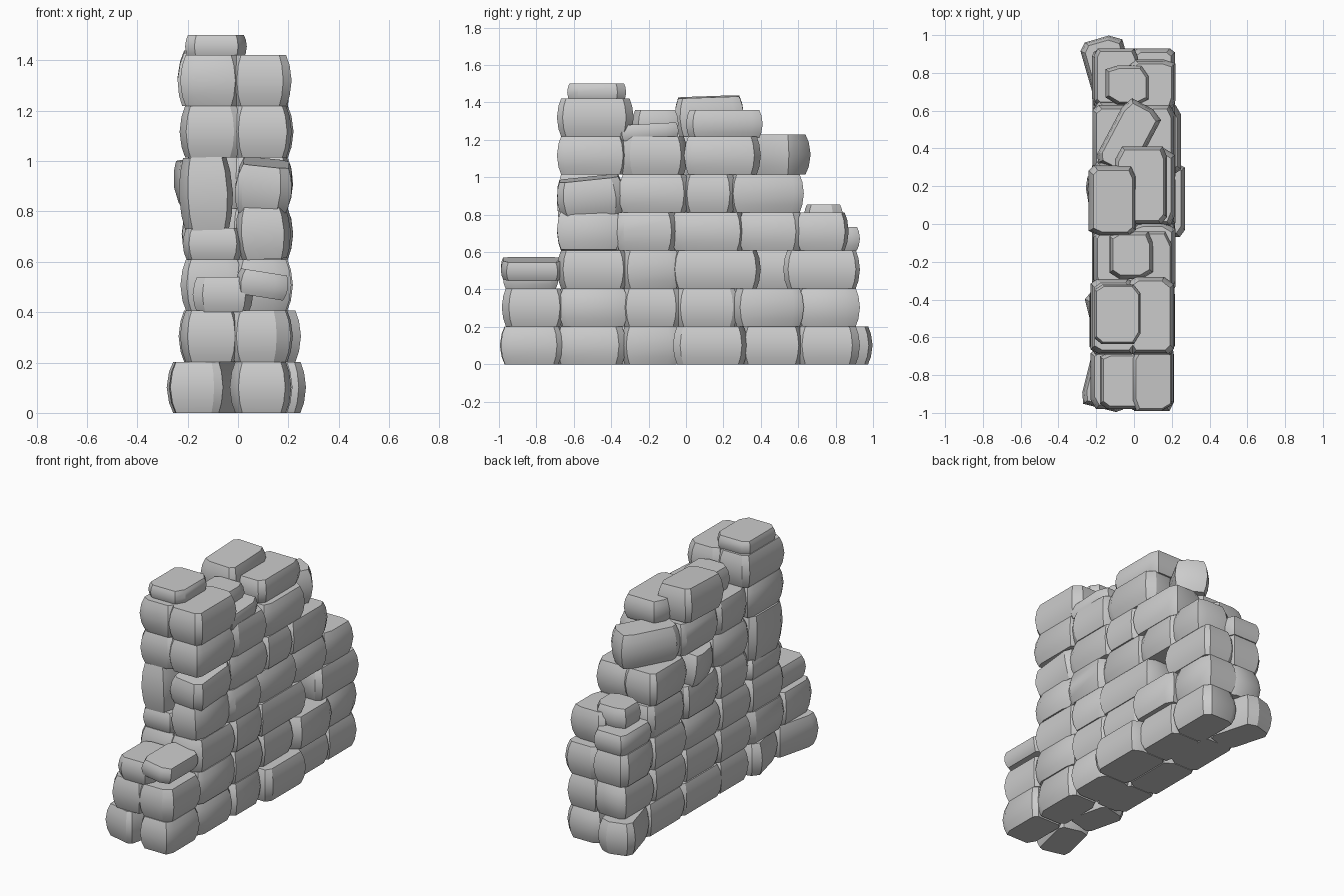
import bpy, bmesh, random
from math import radians
from mathutils import Vector, Euler

if "Cube" in bpy.data.objects:
    bpy.data.objects.remove(bpy.data.objects["Cube"])

random.seed(4)


def stone(name, x0, x1, y0, y1, z0, z1, rot=(0, 0, 0)):
    """Hewn block: chamfered plan, sides bulging at mid height, flat bed faces."""
    hx, hy, hz = (x1 - x0) / 2, (y1 - y0) / 2, (z1 - z0) / 2
    centre = Vector(((x0 + x1) / 2, (y0 + y1) / 2, (z0 + z1) / 2))
    turn = Euler([radians(a) for a in rot]).to_matrix()
    plan = []
    for sx, sy in ((1, 1), (-1, 1), (-1, -1), (1, -1)):
        cx, cy = random.uniform(.025, .07), random.uniform(.018, .04)
        if random.random() < .5:
            cx, cy = cy, cx
        pair = [(sx * hx, sy * (hy - cy)), (sx * (hx - cx), sy * hy)]
        plan += pair if sx * sy > 0 else pair[::-1]
    bm = bmesh.new()
    rings = []
    for t in (-1, -.6, 0, .6, 1):
        inset = min(.022, hz * .25) * t * t
        kx, ky = 1 - inset / hx, 1 - inset / hy
        rings.append([bm.verts.new(centre + turn @ Vector((px * kx, py * ky, t * hz)))
                      for px, py in plan])
    for a, b in zip(rings, rings[1:]):
        for i in range(8):
            j = (i + 1) % 8
            bm.faces.new((a[i], a[j], b[j], b[i]))
    bm.faces.new(rings[0][::-1])
    bm.faces.new(rings[-1])
    bmesh.ops.recalc_face_normals(bm, faces=bm.faces)
    me = bpy.data.meshes.new(name)
    bm.to_mesh(me)
    bm.free()
    ob = bpy.data.objects.new(name, me)
    bpy.context.collection.objects.link(ob)


H = .203  # course height

# Regular courses: (start, end) pairs along y for each course
right_courses = [
    [(-.99, -.66), (-.69, -.32), (-.35, -.03), (.29, .63), (.59, .93)],
    [(-.985, -.65), (-.68, -.31), (-.35, -.01), (-.06, .28), (.6, .93)],
    [(-.69, -.31), (-.35, -.03), (-.08, .4), (.52, .93)],
    [(-.38, -.04), (-.08, .32), (.28, .63), (.59, .87)],
    [(-.36, .02), (-.02, .27), (.23, .63)],
    [(-.69, -.31), (-.36, .01), (-.01, .4)],
    [(-.69, -.28)],
]
left_courses = [
    [(-.36, -.03), (-.07, .34), (.3, .69)],
    [(-.98, -.65), (-.69, -.32), (-.36, -.01), (-.05, .31), (.27, .64), (.6, .93)],
    [(-.69, -.32), (-.36, -.02), (-.06, .32), (.28, .64), (.6, .93)],
    [(-.36, -.02), (-.06, .31), (.27, .65)],
    [(-.35, -.01), (.28, .63)],
    [(-.69, -.32), (-.36, -.01), (-.05, .33)],
    [(-.69, -.29)],
]
for side, courses, x0, x1 in (("right", right_courses, -.03, .215),
                              ("left", left_courses, -.218, .03)):
    for row, spans in enumerate(courses):
        for a, b in spans:
            d = random.uniform(-.006, .006)
            if side == "left" and a < -.6:
                d -= .014  # front column stands slightly wider
            stone(f"{side}_stone", x0 + d, x1 + d, a, b, row * H, (row + 1) * H)

# Blocks standing proud of the wall at the base
stone("proud_base_stone", -.01, .27, -.07, .33, 0, H)
stone("proud_second_course_stone", -.01, .25, .25, .63, H, 2 * H)
stone("turned_left_base_stone", -.235, .0, -.64, -.33, 0, H, (0, 0, 14))
stone("turned_back_stone", -.25, -.02, .64, .99, 0, H, (0, 0, 16))
stone("turned_front_stone", -.25, -.02, -.98, -.64, 0, H, (0, 0, -14))

# Broken front step
stone("front_step_stone", -.18, .06, -.98, -.68, .4, .54)
stone("front_tilted_slab", -.01, .2, -.99, -.66, .46, .56, (0, 9, 0))

# Front end: tall block, its bed stone and the tilted neighbours
stone("tall_bed_stone", -.22, .02, -.68, -.33, 3 * H, .735)
stone("tall_front_stone", -.235, -.02, -.69, -.34, .725, 5 * H, (0, -2, 0))
stone("front_third_stone", -.01, .21, -.69, -.35, .61, .82, (0, -3, 0))
stone("front_tilted_stone", -.01, .215, -.69, -.33, .8, .995, (6, 6, 0))

# Leaning block in the left face
stone("leaning_left_stone", -.245, -.02, .02, .27, .81, 1.015, (0, -9, 10))

# Broken back steps
stone("back_low_stone", -.21, .02, .62, .93, 3 * H, .735)
stone("back_ledge_stone", -.15, .08, .63, .84, .72, .855)
stone("turned_upper_stone", -.135, .08, .265, .65, 5 * H, 1.228, (0, 0, -28))

# Loose crown stones
stone("crown_front_cap", -.21, .035, -.635, -.32, 1.41, 1.5)
stone("crown_gap_stone", -.13, .1, -.29, -.04, 1.21, 1.36)
stone("crown_gap_slab", .02, .2, -.38, -.04, 1.2, 1.285, (3, 0, 0))
stone("crown_back_stone", -.1, .175, 0, .41, 1.21, 1.36)
stone("crown_leaning_stone", -.24, .01, -.06, .31, 1.22, 1.43, (2, 2, 0))

# Smooth the bulging sides, keep block edges sharp
bpy.ops.object.select_all(action='SELECT')
bpy.context.view_layer.objects.active = bpy.context.selected_objects[0]
bpy.ops.object.shade_smooth_by_angle(angle=radians(30))
